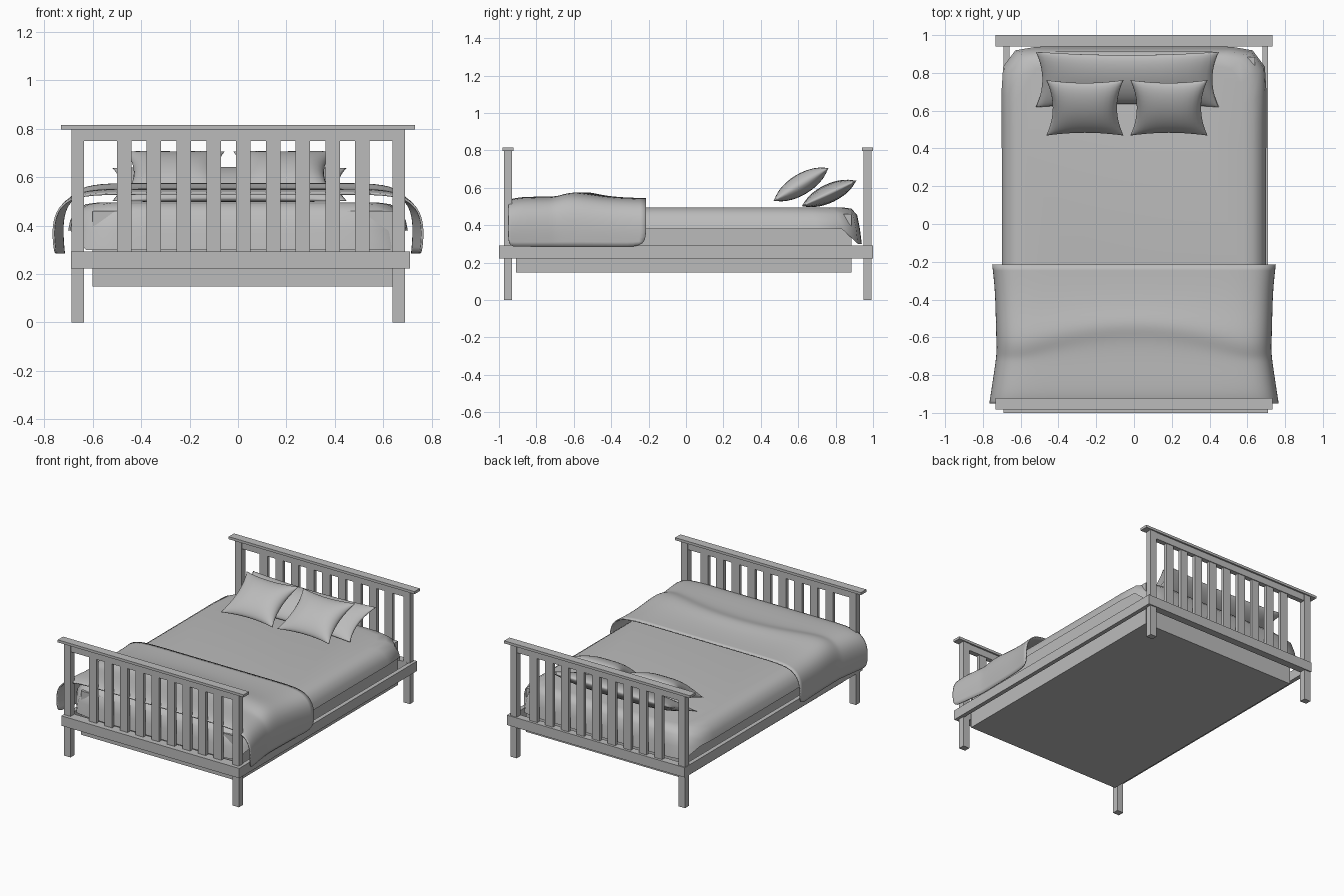
import bpy, bmesh, math
from mathutils import Matrix, Vector

if "Cube" in bpy.data.objects:
    bpy.data.objects.remove(bpy.data.objects["Cube"], do_unlink=True)

grey = bpy.data.materials.new("neutral grey")
grey.use_nodes = True
grey.diffuse_color = (0.5, 0.5, 0.5, 1)
bsdf = next(n for n in grey.node_tree.nodes if n.type == 'BSDF_PRINCIPLED')
bsdf.inputs["Base Color"].default_value = grey.diffuse_color


def finish(name, bm, smooth=False):
    mesh = bpy.data.meshes.new(name)
    bmesh.ops.recalc_face_normals(bm, faces=bm.faces)
    bm.to_mesh(mesh)
    bm.free()
    mesh.materials.append(grey)
    for p in mesh.polygons:
        p.use_smooth = smooth
    ob = bpy.data.objects.new(name, mesh)
    bpy.context.collection.objects.link(ob)
    return ob


def box(name, x, y, z):
    """Box from three (low, high) ranges."""
    bm = bmesh.new()
    size = [b - a for a, b in (x, y, z)]
    mid = [(a + b) / 2 for a, b in (x, y, z)]
    bmesh.ops.create_cube(bm, size=1, matrix=Matrix.Translation(mid) @ Matrix.Diagonal((*size, 1)))
    return finish(name, bm)


def loft(bm, rows, closed=False):
    """Quads between successive rows of points."""
    rows = [[bm.verts.new(p) for p in row] for row in rows]
    for a, b in zip(rows, rows[1:]):
        n = len(a)
        for i in range(n if closed else n - 1):
            j = (i + 1) % n
            bm.faces.new((a[i], a[j], b[j], b[i]))
    return rows


def subdivide(ob, levels):
    ob.modifiers.new("soften", 'SUBSURF').levels = levels
    ob.modifiers["soften"].render_levels = levels


# Foot and head ends: posts, slats, upper rail and cap
for end, y in (("foot", -0.952), ("head", 0.97)):
    for side, x in (("right", -0.662), ("left", 0.664)):
        box(f"{end}_{side}_post", (x - 0.025, x + 0.025), (y - 0.022, y + 0.022), (0, 0.8))
    for i in range(9):
        x = -0.47 + i * 0.123
        box(f"{end}_slat_{i + 1}", (x - 0.03, x + 0.03), (y - 0.012, y + 0.012), (0.28, 0.76))
    box(f"{end}_upper_rail", (-0.687, 0.689), (y - 0.018, y + 0.018), (0.75, 0.8))
    box(f"{end}_cap", (-0.732, 0.732), (y - 0.03, y + 0.03), (0.797, 0.815))

# Lower frame boards
box("foot_lower_rail", (-0.69, 0.71), (-1, -0.93), (0.222, 0.292))
box("head_lower_rail", (-0.69, 0.71), (0.947, 1), (0.222, 0.292))
box("right_side_rail", (-0.69, -0.66), (-0.99, 0.99), (0.222, 0.292))
box("left_side_rail", (0.68, 0.71), (-0.99, 0.99), (0.222, 0.292))

# Mattress block that hangs below the frame
box("mattress", (-0.6, 0.64), (-0.91, 0.885), (0.148, 0.46))


# Fitted sheet: rounded rings, shorter at the sides than at the ends
def sheet_ring(hx, hy, z_side, z_end, flare):
    pts = []
    for i in range(64):
        a = math.tau * (i + 0.5) / 64
        c, s = math.cos(a), math.sin(a)
        k = (abs(c) ** 12 + abs(s) ** 12) ** (-1 / 12)
        u, v = c * k, s * k
        corner = abs(u * v) ** 6 * flare
        z = z_end if abs(v) > abs(u) else z_side
        pts.append((u * (hx + corner), v * hy, z))
    return pts


bm = bmesh.new()
rings = loft(bm, [sheet_ring(0.58, 0.84, 0.495, 0.495, 0),
                  sheet_ring(0.63, 0.885, 0.488, 0.488, 0),
                  sheet_ring(0.67, 0.915, 0.46, 0.455, 0.02),
                  sheet_ring(0.69, 0.93, 0.42, 0.38, 0.03),
                  sheet_ring(0.7, 0.94, 0.38, 0.3, 0.02)], closed=True)
bm.faces.new(rings[0])
finish("sheet", bm, smooth=True)

# Folded blanket: an arched open shell over the foot half
half = [(0.745, 1), (0.755, 0.62), (0.74, 0.3), (0.69, 0.09), (0.6, 0.0), (0.4, 0), (0.2, 0)]
section = [(-x, d) for x, d in half] + [(0, 0)] + [(x, d) for x, d in reversed(half)]
stations = [(-0.95, 0.535, 1.02), (-0.9, 0.55, 1.01), (-0.8, 0.553, 0.99), (-0.68, 0.553, 0.975),
            (-0.6, 0.56, 0.97), (-0.53, 0.583, 0.97), (-0.45, 0.56, 0.975), (-0.34, 0.548, 0.98),
            (-0.215, 0.545, 1.0)]
bm = bmesh.new()
rows = []
for y, top, width in stations:
    bend = 0.1 * math.exp(-((y + 0.57) / 0.12) ** 2)
    rows.append([(x * width, y - bend * min(1, x * x / 0.36), top + (0.285 - top) * d)
                 for x, d in section])
loft(bm, rows)
blanket = finish("blanket", bm, smooth=True)
subdivide(blanket, 2)
thick = blanket.modifiers.new("thickness", 'SOLIDIFY')
thick.thickness = 0.008


# Pillows: two puffed grids sharing a pinched outline
def pillow(name, centre, hx, hy, thick, tilt):
    bm = bmesh.new()
    n = 16
    steps = [math.sin(math.pi * (i / n - 0.5)) for i in range(n + 1)]
    place = Matrix.Translation(centre) @ Matrix.Rotation(math.radians(tilt), 4, 'X')
    for side in (1, -1):
        rows = []
        for v in steps:
            row = []
            for u in steps:
                x = u * (hx - 0.035 * (1 - v * v))
                y = v * (hy - 0.02 * (1 - u * u))
                puff = max(0, (1 - u ** 4) * (1 - v * v)) ** 0.6
                row.append(place @ Vector((x, y, side * thick * puff)))
            rows.append(row)
        loft(bm, rows)
    bmesh.ops.remove_doubles(bm, verts=bm.verts, dist=0.0002)
    finish(name, bm, smooth=True)


pillow("long_pillow", (-0.035, 0.765, 0.57), 0.485, 0.162, 0.05, 25)
pillow("right_cushion", (-0.26, 0.615, 0.618), 0.205, 0.172, 0.056, 31)
pillow("left_cushion", (0.185, 0.615, 0.618), 0.205, 0.172, 0.056, 31)
